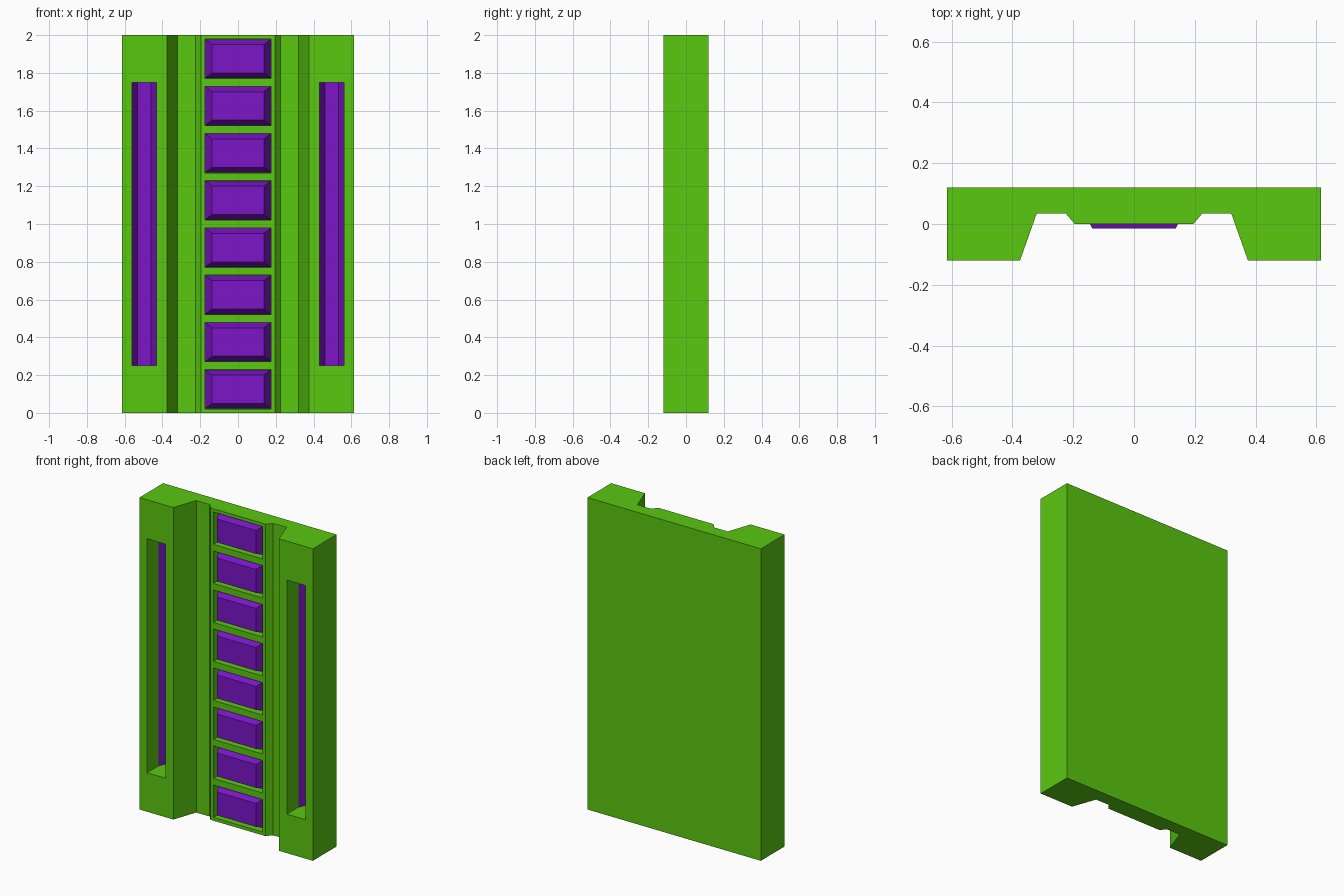
import bpy

if "Cube" in bpy.data.objects:
    bpy.data.objects.remove(bpy.data.objects["Cube"])

H = 2.0
SLOT_X, SLOT_Z0, SLOT_Z1 = 0.496, 0.25, 1.75


def material(name, color):
    m = bpy.data.materials.new(name)
    m.diffuse_color = color
    m.use_nodes = True
    m.node_tree.nodes["Principled BSDF"].inputs["Base Color"].default_value = m.diffuse_color
    return m


green = material("green_metal", (0.10, 0.58, 0.005, 1))
purple = material("purple_insert", (0.20, 0.008, 0.58, 1))


def mesh_object(name, verts, faces, mat=None):
    me = bpy.data.meshes.new(name)
    me.from_pydata(verts, [], faces)
    ob = bpy.data.objects.new(name, me)
    bpy.context.collection.objects.link(ob)
    if mat:
        me.materials.append(mat)
    bpy.context.view_layer.objects.active = ob
    ob.select_set(True)
    bpy.ops.object.mode_set(mode='EDIT')
    bpy.ops.mesh.select_all(action='SELECT')
    bpy.ops.mesh.normals_make_consistent(inside=False)
    bpy.ops.object.mode_set(mode='OBJECT')
    ob.select_set(False)
    return ob


def extrude(name, profile, z0, z1, mat=None):
    """Closed xy profile swept upwards from z0 to z1."""
    n = len(profile)
    verts = [(x, y, z) for z in (z0, z1) for x, y in profile]
    faces = [tuple(range(n)), tuple(range(n, 2 * n))]
    faces += [(i, (i + 1) % n, n + (i + 1) % n, n + i) for i in range(n)]
    return mesh_object(name, verts, faces, mat)


def frustum(name, zc, back, front, mat=None):
    """Block along y; back and front are (y, half width, half height)."""
    verts = [(sx * w, y, zc + sz * h) for y, w, h in (back, front)
             for sx, sz in ((-1, -1), (1, -1), (1, 1), (-1, 1))]
    faces = [(0, 1, 2, 3), (4, 5, 6, 7)]
    faces += [(i, (i + 1) % 4, 4 + (i + 1) % 4, 4 + i) for i in range(4)]
    return mesh_object(name, verts, faces, mat)


def cut(target, cutter):
    mod = target.modifiers.new("cut", 'BOOLEAN')
    mod.operation, mod.solver, mod.object = 'DIFFERENCE', 'EXACT', cutter
    bpy.context.view_layer.objects.active = target
    bpy.ops.object.modifier_apply(modifier=mod.name)
    bpy.data.objects.remove(cutter)


# Main wall panel: raised side pillars, channels and centre strip
half = [(0.615, 0.12), (0.615, -0.12), (0.375, -0.12), (0.32, 0.035),
        (0.225, 0.035), (0.195, 0.0)]
panel = extrude("wall_panel", half + [(-x, y) for x, y in reversed(half)],
                0, H, green)

# Centre column: eight recesses holding tapered blocks
for i in range(8):
    zc = 0.125 + 0.25 * i
    cut(panel, frustum("recess_cutter", zc, (0.055, 0.175, 0.104),
                       (-0.2, 0.175, 0.104)))
    frustum(f"centre_block_{i + 1}", zc, (0.055, 0.174, 0.103),
            (-0.015, 0.137, 0.075), purple)

# Pillar slots, each lined with a purple trough
trough = [(-0.065, -0.005), (-0.035, 0.06), (0.035, 0.06), (0.065, -0.005),
          (0.065, 0.07), (-0.065, 0.07)]
slot = [(-0.065, -0.2), (0.065, -0.2), (0.065, 0.07), (-0.065, 0.07)]
for side, sx in (("left", -SLOT_X), ("right", SLOT_X)):
    cut(panel, extrude("slot_cutter", [(x + sx, y) for x, y in slot],
                       SLOT_Z0, SLOT_Z1))
    extrude(f"{side}_slot_trough", [(x + sx, y) for x, y in trough],
            SLOT_Z0, SLOT_Z1, purple)
